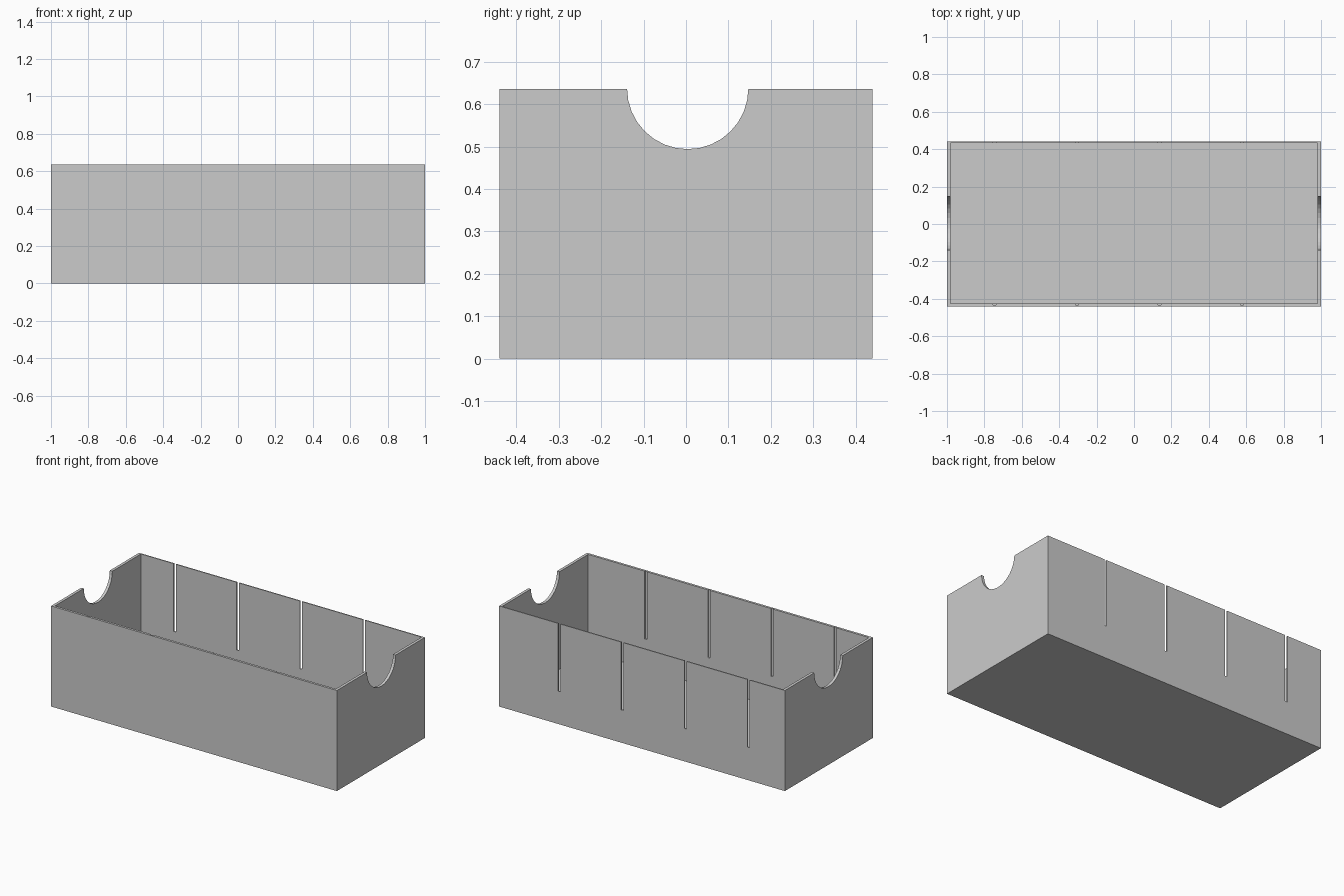
import bpy, bmesh, math
from mathutils import Matrix, Vector

if "Cube" in bpy.data.objects:
    bpy.data.objects.remove(bpy.data.objects["Cube"])

H = 0.636        # box height
OFF = 0.004      # the inner cuts sit slightly towards the back


def make_object(name, bm):
    mesh = bpy.data.meshes.new(name)
    bm.to_mesh(mesh)
    bm.free()
    obj = bpy.data.objects.new(name, mesh)
    bpy.context.collection.objects.link(obj)
    return obj


def block(name, lo, hi):
    lo, hi = Vector(lo), Vector(hi)
    bm = bmesh.new()
    m = Matrix.Translation((lo + hi) / 2) @ Matrix.Diagonal((*(hi - lo), 1))
    bmesh.ops.create_cube(bm, size=1, matrix=m)
    return make_object(name, bm)


def cut(target, cutter):
    mod = target.modifiers.new("cut", 'BOOLEAN')
    mod.operation = 'DIFFERENCE'
    mod.solver = 'EXACT'
    mod.object = cutter
    bpy.context.view_layer.objects.active = target
    bpy.ops.object.modifier_apply(modifier=mod.name)
    bpy.data.objects.remove(cutter)


# Outer block hollowed into an open tray
box = block("storage_box", (-1, -0.44, 0), (1, 0.44, H))
cut(box, block("cavity", (-0.982, -0.425, 0.02), (0.982, 0.433, H + 0.2)))

# Divider slots: shallow grooves in the front wall, right through the back wall
for i in range(4):
    x = -0.746 + i * 0.4415
    cut(box, block("slot", (x - 0.008, -0.432, 0.208), (x + 0.008, 0.46, H + 0.1)))

# Round finger notches in both end walls
bm = bmesh.new()
bmesh.ops.create_cone(bm, cap_ends=True, segments=32, radius1=0.143, radius2=0.143, depth=2.4,
                      matrix=Matrix.Translation((0, OFF, H + 0.001)) @ Matrix.Rotation(math.pi / 2, 4, 'Y'))
cut(box, make_object("notch", bm))
